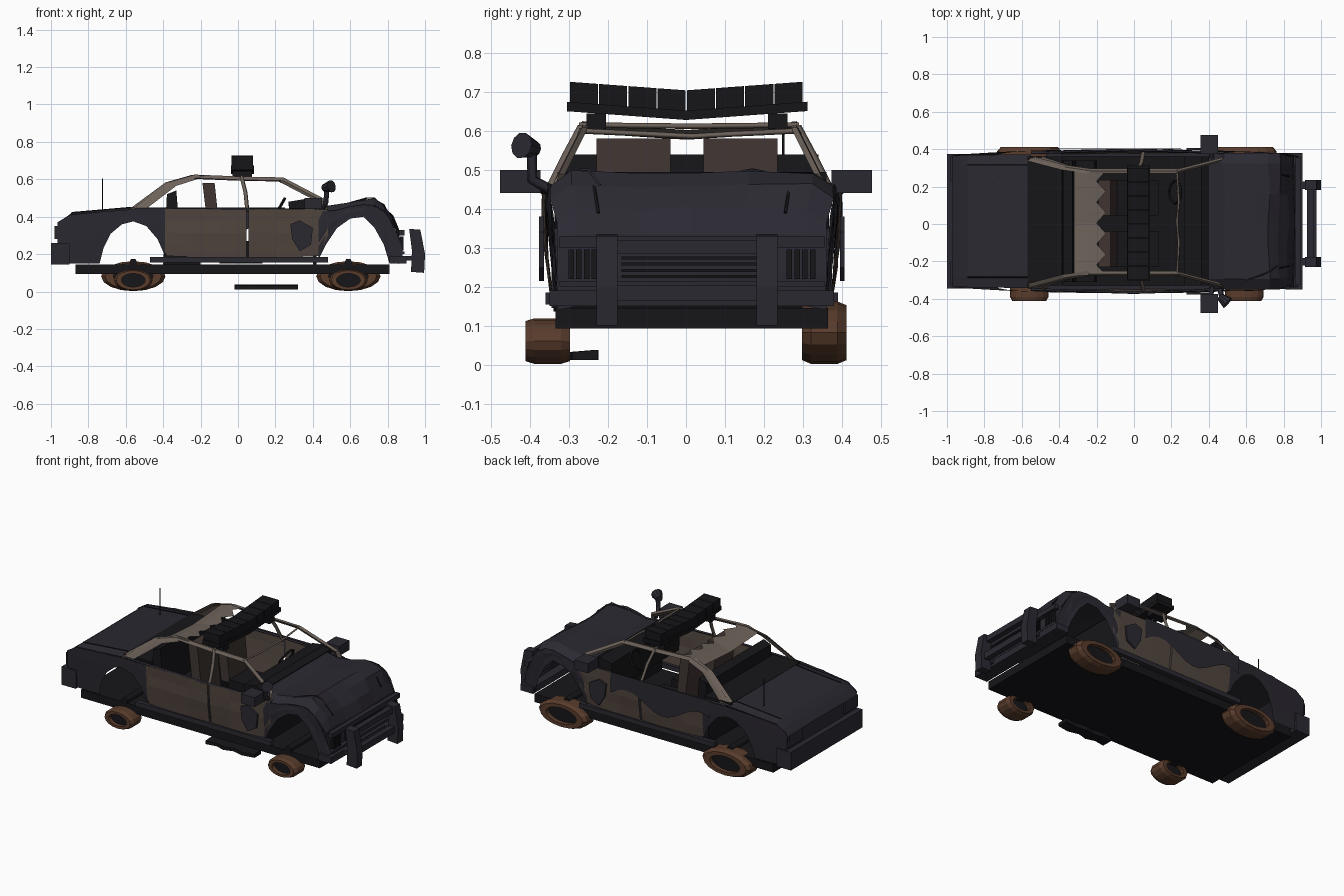
import bpy, math, random

if "Cube" in bpy.data.objects:
    bpy.data.objects.remove(bpy.data.objects["Cube"])
random.seed(4)
CY = 0.015  # body centre line in y


def material(name, rgb):
    m = bpy.data.materials.new(name)
    m.diffuse_color = (*rgb, 1)
    m.use_nodes = True
    m.node_tree.nodes["Principled BSDF"].inputs["Base Color"].default_value = m.diffuse_color
    return m


DARK = material("charred_paint", (0.024, 0.022, 0.031))
BLACK = material("soot", (0.008, 0.008, 0.010))
BROWN = material("burnt_metal", (0.085, 0.062, 0.05))
ASH = material("ash_metal", (0.15, 0.12, 0.10))
SEAT = material("scorched_seat", (0.05, 0.036, 0.032))
RUST = material("rust", (0.10, 0.045, 0.025))


def mesh(name, verts, faces, mat):
    me = bpy.data.meshes.new(name)
    me.from_pydata(verts, [], faces)
    me.materials.append(mat)
    ob = bpy.data.objects.new(name, me)
    bpy.context.collection.objects.link(ob)
    return ob


def loft(name, secs, mat, closed=False):
    n = len(secs[0])
    verts = [p for s in secs for p in s]
    faces = []
    for i in range(len(secs) - 1):
        for j in range(n if closed else n - 1):
            k = (j + 1) % n
            faces.append((i * n + j, i * n + k, (i + 1) * n + k, (i + 1) * n + j))
    if closed:
        faces += [tuple(range(n))[::-1], tuple(range((len(secs) - 1) * n, len(secs) * n))]
    return mesh(name, verts, faces, mat)


def prism(name, xz, y0, y1, mat):
    return loft(name, [[(x, y, z) for x, z in xz] for y in (y0, y1)], mat, True)


def box(name, x0, x1, y0, y1, z0, z1, mat):
    return prism(name, [(x0, z0), (x1, z0), (x1, z1), (x0, z1)], y0, y1, mat)


def tube(name, pts, r, mat, res=1):
    cu = bpy.data.curves.new(name, 'CURVE')
    cu.dimensions = '3D'
    cu.bevel_depth, cu.bevel_resolution, cu.use_fill_caps = r, res - 1, True
    sp = cu.splines.new('POLY')
    sp.points.add(len(pts) - 1)
    for q, p in zip(sp.points, pts):
        q.co = (*p, 1)
    cu.materials.append(mat)
    ob = bpy.data.objects.new(name, cu)
    bpy.context.collection.objects.link(ob)
    return ob


def width(x, t):
    return 0.342 + 0.035 * (1 - x * x) * (0.35 + 0.65 * math.sin(math.pi * (0.1 + 0.55 * t))) + 0.012 * t


def side_panel(name, s, stations, mat, dent=0.0):
    secs = []
    for x, lo, hi in stations:
        col = []
        for k in range(5):
            z = lo + (hi - lo) * k / 4
            y = width(x, (z - 0.15) / 0.3) - dent * random.random()
            col.append((x, CY + s * y, z))
        secs.append(col)
    return loft(name, secs, mat)


# chassis slab
box("chassis", -0.87, 0.81, CY - 0.35, CY + 0.35, 0.093, 0.145, BLACK)

# body sides: quarters and fenders with open wheel arches, doors, sills, pillars
rear = [(-.965, .15, .37), (-.90, .15, .41), (-.74, .15, .425), (-.72, .23, .43), (-.68, .31, .43),
        (-.62, .36, .435), (-.56, .375, .44), (-.49, .35, .44), (-.43, .28, .44), (-.39, .19, .44)]
front = [(.43, .17, .43), (.47, .25, .43), (.53, .34, .435), (.60, .39, .455), (.67, .40, .465),
         (.73, .34, .46), (.78, .25, .43), (.81, .15, .39), (.85, .15, .31), (.88, .15, .24)]
for s, tag in ((-1, "right"), (1, "left")):
    side_panel(f"{tag}_rear_quarter", s, rear, DARK)
    side_panel(f"{tag}_front_fender", s, front, DARK, 0.008)
    side_panel(f"{tag}_rear_door", s, [(-.44, .30, .44), (-.38, .19, .44), (-.25, .185, .44), (-.1, .185, .44), (.045, .185, .44)], BROWN, .006)
    side_panel(f"{tag}_front_door", s, [(.055, .185, .44), (.2, .185, .44), (.33, .185, .44), (.43, .19, .44), (.48, .30, .435)], BROWN, .006)
    ys = sorted((CY + s * .345, CY + s * .375))
    box(f"{tag}_sill", -.47, .48, *ys, .155, .185, DARK)
    tube(f"{tag}_door_top_rail", [(-.55, CY + s * .365, .44), (0, CY + s * .382, .44), (.48, CY + s * .365, .435)], .007, DARK)
    # greenhouse frame
    P = lambda x, y, z: (x, CY * .6 + s * y, z)
    rail = [P(-.57, .345, .435), P(-.38, .295, .575), P(-.24, .275, .615), P(0, .275, .605), P(.23, .275, .60), P(.46, .335, .48), P(.47, .345, .44)]
    loft(f"{tag}_roof_rail", [[(x - .012, y, z - .012), (x + .012, y + s * .012, z - .008),
                              (x + .012, y, z + .01), (x - .008, y - s * .015, z + .008)] for x, y, z in rail], ASH, True)
    tube(f"{tag}_centre_pillar", [P(.05, .37, .43), P(.04, .32, .53), P(.02, .277, .61)], .011, ASH)
    loft(f"{tag}_rear_pillar", [[P(-.57, .35, .435), P(-.50, .355, .435)], [P(-.38, .298, .575), P(-.33, .30, .565)],
                               [P(-.26, .275, .615), P(-.22, .285, .60)]], ASH)
    # torn scraps hanging off the doors
    flap = [(.28, .36), (.33, .38), (.40, .34), (.39, .25), (.33, .215), (.29, .28)]
    prism(f"{tag}_torn_flap", flap, CY + s * .38, CY + s * .392, DARK)
    # door mirror
    yo = s * .425
    box(f"{tag}_mirror", .355, .45, yo - .052, yo + .052, .44, .50, DARK)
    tube(f"{tag}_mirror_arm", [(.42, s * .34, .44), (.41, s * .39, .46)], .012, DARK)

# soot patch with wavy lower edge on the left doors
loft("left_soot_patch", [[(-.45 + .05 * i, CY + .388, .45), (-.45 + .05 * i, CY + .386, .31 + .05 * math.sin(i * .62 + .6))]
                         for i in range(15)], DARK)

# trunk: rear panel and lid in one crosswise loft
trunk = [(-.965, .15, 0), (-.965, .26, 0), (-.97, .35, 0), (-.93, .39, .005), (-.89, .42, .01), (-.72, .435, .012), (-.55, .45, .014)]
ks = (-1, -.85, -.4, 0, .4, .85, 1)
loft("trunk_lid", [[(x, CY + k * (.352 + .014 * (x + .97)), z - d * (abs(k) == 1)) for k in ks] for x, z, d in trunk], DARK)
box("rear_bumper", -1.0, -.90, CY - .36, CY + .36, .145, .26, DARK)
for s in (-1, 1):
    box("tail_lamp", -.98, -.95, CY + s * .28 - .065, CY + s * .28 + .065, .28, .35, DARK)
    tube("trunk_seam", [(-.89, CY + s * .30, .422), (-.57, CY + s * .30, .45)], .003, BLACK)
tube("antenna", [(-.725, .25, .43), (-.725, .25, .605)], .003, BLACK)

# crumpled hood and nose
hood = [(.40, .47), (.48, .455), (.58, .47), (.66, .488), (.72, .493), (.78, .462), (.82, .40), (.86, .335), (.87, .24), (.87, .15)]
secs = []
for i, (x, z) in enumerate(hood):
    row = []
    for k in ks:
        j = random.uniform(-.012, .012) if 0 < i < 7 and abs(k) < 1 else 0
        drop = (.035 if i < 7 else .01) * (abs(k) == 1)
        row.append((x + j - .015 * abs(k) * (i > 6), CY + k * (.364 - .018 * (i > 5)), z + j * .6 - drop))
    secs.append(row)
loft("hood", secs, DARK)
tube("bent_hood_edge", [(.60, -.30, .475), (.69, -.27, .50), (.73, -.25, .50), (.77, -.22, .46)], .004, DARK)
for s in (-1, 1):
    tube("hood_crease", [(.70, CY + s * .27, .485), (.78, CY + s * .25, .455), (.83, CY + s * .24, .39)], .004, BLACK)

# grille, lamps, front bumper
box("grille_frame_top", .86, .89, CY - .34, CY + .34, .30, .33, DARK)
box("grille_frame_bottom", .86, .89, CY - .34, CY + .34, .20, .215, DARK)
for i in range(5):
    box("grille_slat", .865, .882, CY - .18, CY + .18, .222 + i * .016, .23 + i * .016, BLACK)
for s in (-1, 1):
    for i in range(4):
        y = CY + s * (.25 + .02 * i)
        box("headlamp_rib", .865, .885, y - .007, y + .007, .22, .295, BLACK)
box("front_bumper", .81, .90, CY - .365, CY + .365, .15, .19, DARK)

# push bar
up = [(.925, .105), (.995, .10), (1.0, .20), (.975, .33), (.915, .335), (.93, .22)]
for y in (-.2025, .2075):
    prism("push_bar_upright", up, y - .027, y + .027, DARK)
    box("push_bar_mount", .87, .95, y - .02, y + .02, .165, .19, DARK)
box("push_bar_upper_rail", .925, .96, -.2, .2, .285, .32, DARK)
box("push_bar_lower_rail", .94, .975, -.2, .2, .165, .205, DARK)

# roof remnants: torn rear panel, sagging headers
roof = []
for i in range(11):
    y = -.275 + .056 * i
    tooth = -.20 if i % 2 else -.15
    z = .622 - .02 * (1 - abs(y) / .3)
    roof.append([(-.32, y, z - .025), (-.25, y, z), (tooth, y, z - .002)])
loft("torn_roof", roof, ASH)
tube("roof_header", [(.23, -.275, .60), (.24, -.1, .592), (.23, CY, .586), (.24, .12, .592), (.23, .29, .60)], .007, ASH)
tube("roof_cross_bar", [(.02, -.275, .615), (.02, CY, .612), (.02, .29, .615)], .007, ASH)

# light bar bent into a shallow V
vz = lambda y: .022 * abs(y) / .3
loft("light_bar_base", [[(-.037, y, .628 + vz(y)), (.085, y, .628 + vz(y)), (.085, y, .652 + vz(y)), (-.037, y, .652 + vz(y))]
                        for y in (-.305, 0, .312)], BLACK, True)
for i in range(8):
    ends = (-.298 + .075 * i, -.226 + .075 * i)
    loft("light_bar_lens", [[(x, y, z + vz(y)) for x, z in ((-.035, .652), (.08, .652), (.08, .704), (-.035, .704))]
                            for y in ends], BLACK, True)
for y in (-.23, .235):
    box("light_bar_foot", -.03, .075, y - .025, y + .025, .605, .645, BLACK)

# cabin
prism("dashboard", [(.28, .30), (.40, .30), (.40, .475), (.36, .495), (.27, .48)], -.33, .36, BLACK)
box("firewall", .40, .42, -.33, .36, .145, .45, BLACK)
prism("rear_bench", [(-.40, .145), (-.20, .145), (-.21, .29), (-.31, .30), (-.33, .54), (-.38, .52)], -.31, .34, BLACK)
box("parcel_shelf", -.57, -.38, -.33, .36, .425, .45, BLACK)
for y in (-.135, .14):
    prism("seat_back", [(-.15, .25), (-.09, .25), (-.125, .58), (-.19, .58)], y - .095, y + .095, SEAT)
    box("seat_cushion", -.10, .13, y - .095, y + .095, .15, .27, BLACK)
bpy.ops.mesh.primitive_torus_add(major_segments=14, minor_segments=5, major_radius=.06, minor_radius=.008,
                                 location=(.22, .17, .445), rotation=(0, math.radians(-60), 0))
bpy.context.object.name = "steering_wheel"
bpy.context.object.data.materials.append(BLACK)

# spot lamp beside the right front pillar
tube("spot_lamp_stem", [(.46, -.35, .45), (.47, -.395, .475), (.475, -.395, .55)], .014, DARK)
bpy.ops.mesh.primitive_cone_add(vertices=10, radius1=.02, radius2=.034, depth=.055, location=(.48, -.405, .558),
                                rotation=(math.radians(10), math.radians(80), math.radians(-30)))
bpy.context.object.name = "spot_lamp"
bpy.context.object.data.materials.append(DARK)

# collapsed tyres: right pair small, left pair larger; axles
ring = [(.62, -1), (.88, -1), (1, -.6), (1, .6), (.88, 1), (.62, 1)]
for s, rx, rz in ((-1, .103, .0585), (1, .172, .08)):
    for cx in (-.56, .59):
        secs = []
        for i in range(17):
            a = 2 * math.pi * i / 16
            secs.append([(cx + rx * r * math.cos(a), s * .355 + .057 * h, .002 + rz + rz * r * math.sin(a)) for r, h in ring + ring[:1]])
        loft("tyre", secs, RUST)
        prism("wheel_hub", [(p[0][0], p[0][2]) for p in secs[:-1]], s * .355 - .03, s * .355 + .03, BLACK)
for cx in (-.56, .59):
    tube("axle", [(cx, -.34, .155), (cx, .36, .155)], .022, BLACK, 2)

# fallen scrap on the ground
scrap = [(-.02, .0), (.05, .012), (.11, -.005), (.17, .012), (.24, -.005), (.32, .008)]
loft("fallen_scrap", [[(x, -.30 + d, .012), (x, -.23 + d * .5, .012), (x, -.23 + d * .5, .038), (x, -.30 + d, .032)]
                      for x, d in scrap], BLACK, True)
